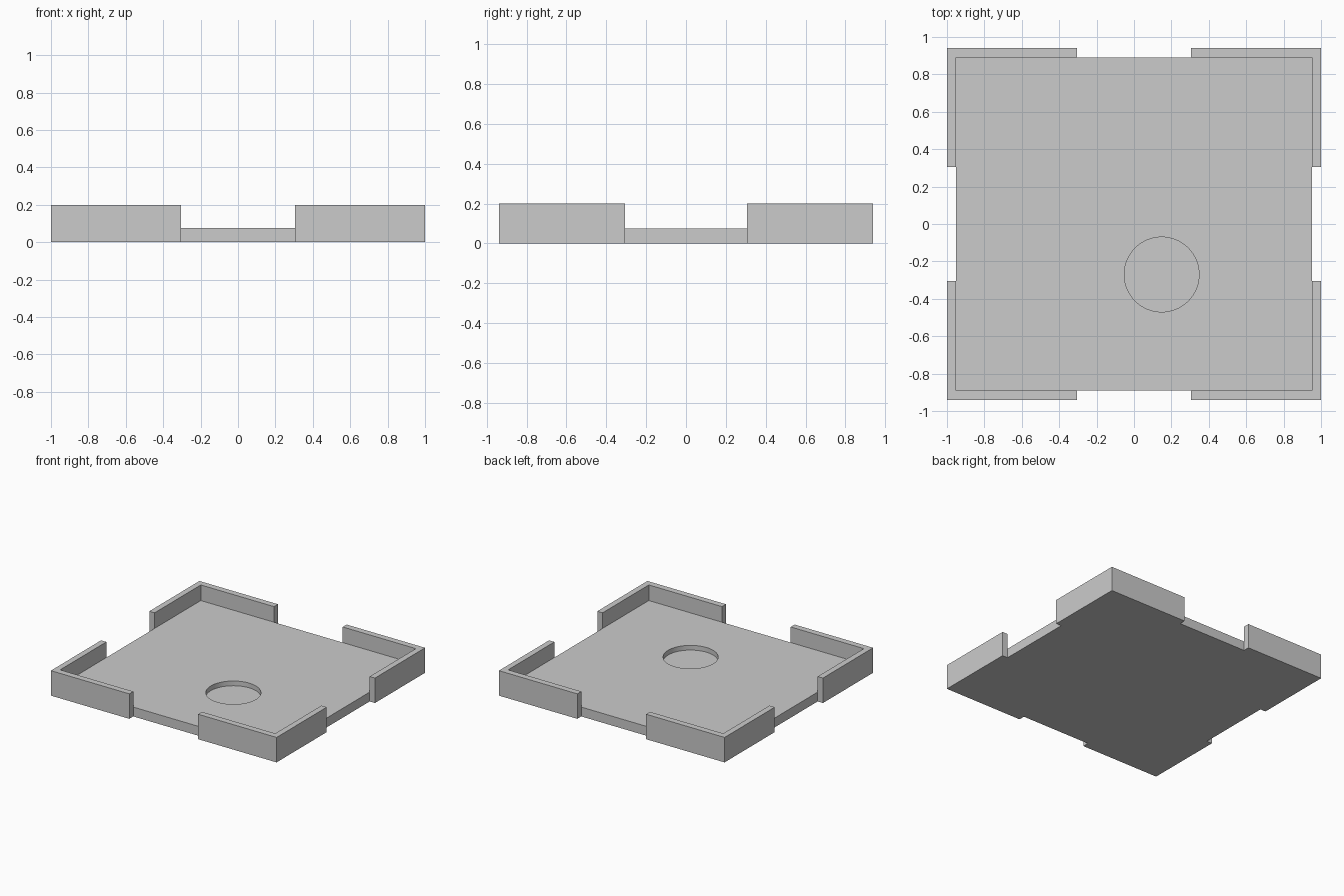
import bpy, bmesh, math
from mathutils import Matrix, Vector

cube = bpy.data.objects.get("Cube")
if cube:
    bpy.data.objects.remove(cube, do_unlink=True)

OUTER_X, OUTER_Y = 1.0, 0.94
INNER_X, INNER_Y = 0.953, 0.89
FLOOR, RIM, GAP = 0.075, 0.2, 0.305

grey = bpy.data.materials.new("plain grey")
grey.use_nodes = True
colour = (0.6, 0.6, 0.6, 1)
grey.diffuse_color = colour
grey.node_tree.nodes["Principled BSDF"].inputs["Base Color"].default_value = colour


def finish(name, bm):
    mesh = bpy.data.meshes.new(name)
    bm.to_mesh(mesh)
    bm.free()
    mesh.materials.append(grey)
    obj = bpy.data.objects.new(name, mesh)
    bpy.context.collection.objects.link(obj)
    return obj


def box(name, low, high):
    low, high = Vector(low), Vector(high)
    bm = bmesh.new()
    place = Matrix.Translation((low + high) / 2) @ Matrix.Diagonal((*(high - low), 1))
    bmesh.ops.create_cube(bm, size=1, matrix=place)
    # Snap corners so that shared planes match exactly
    for v in bm.verts:
        for i in range(3):
            v.co[i] = low[i] if abs(v.co[i] - low[i]) < abs(v.co[i] - high[i]) else high[i]
    return finish(name, bm)


def cut(target, cutter):
    cutter.hide_render = True
    mod = target.modifiers.new("cut", "BOOLEAN")
    mod.operation, mod.solver, mod.object = "DIFFERENCE", "EXACT", cutter
    bpy.ops.object.select_all(action="DESELECT")
    bpy.context.view_layer.objects.active = target
    target.select_set(True)
    bpy.ops.object.modifier_apply(modifier=mod.name)
    bpy.data.objects.remove(cutter, do_unlink=True)


# Tray block with an open pocket, leaving a thin rim
tray = box("tray", (-OUTER_X, -OUTER_Y, 0), (OUTER_X, OUTER_Y, RIM))
cut(tray, box("pocket_cutter", (-INNER_X, -INNER_Y, FLOOR), (INNER_X, INNER_Y, 1)))

# Gaps in the middle of each side, leaving four corner walls
for low, high in (((INNER_X, -GAP), (2, GAP)), ((-2, -GAP), (-INNER_X, GAP)),
                  ((-GAP, INNER_Y), (GAP, 2)), ((-GAP, -2), (GAP, -INNER_Y))):
    cut(tray, box("gap_cutter", (*low, -1), (*high, 1)))

# Shallow round recess in the floor
bm = bmesh.new()
bmesh.ops.create_cone(bm, cap_ends=True, segments=64, radius1=0.2, radius2=0.2, depth=0.2,
                      matrix=Matrix.Translation((0.148, -0.27, 0.137)))
cut(tray, finish("recess_cutter", bm))

bpy.ops.object.shade_smooth_by_angle(angle=math.radians(30))
